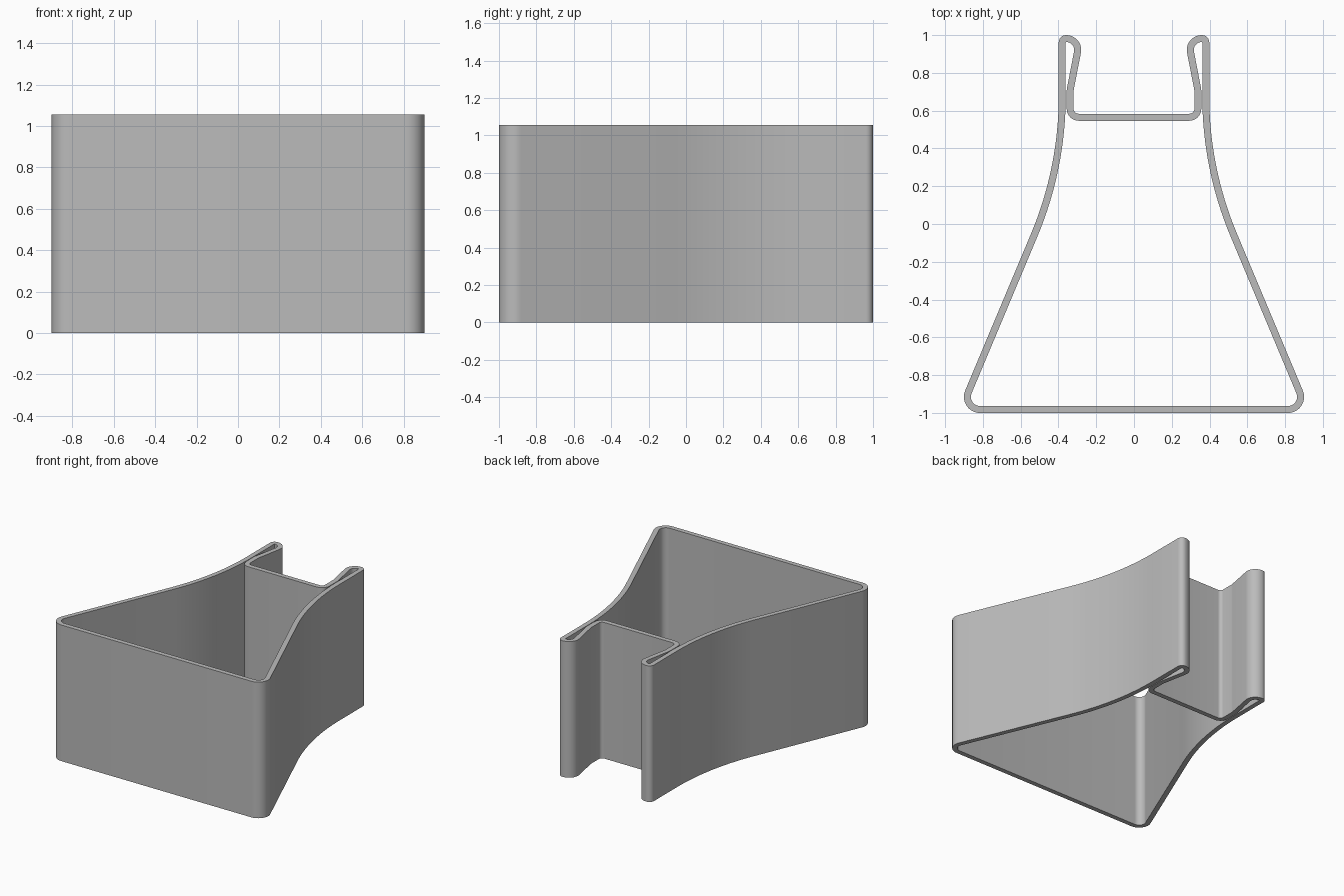
import bpy, bmesh
from math import sin, cos, radians

cube = bpy.data.objects.get("Cube")
if cube:
    bpy.data.objects.remove(cube, do_unlink=True)

HEIGHT = 1.055
HALF = 0.0185   # half the wall thickness


def arc(cx, cy, r, start, end, n, side=1):
    """Points along an arc with their outward normals; side=-1 for hollow bends."""
    out = []
    for i in range(n + 1):
        a = radians(start + (end - start) * i / n)
        c, s = cos(a), sin(a)
        out.append((cx + r * c, cy + r * s, side * c, side * s))
    return out


# Centre line of the right half, from the front corner round to the back channel
half = (
    arc(0.815, -0.915, 0.067, -90, 22.8, 12)            # wide front corner
    + arc(2.28, 0.677, 1.9, 202.8, 180, 16, -1)         # sweeping side wall
    + arc(0.36, 0.9615, 0.02, 0, 90, 6)                 # tight outer tip
    + arc(0.358, 0.9215, 0.06, 90, 190, 10)             # rounded inner tip
    + arc(0.238, 0.70, 0.1, 10.5, 0, 4, -1)             # bend of the clip arm
    + arc(0.293, 0.61, 0.045, 0, -90, 8, -1)            # channel corner
)
path = half + [(-x, y, -nx, ny) for x, y, nx, ny in reversed(half)]

# Folded band: the centre line thickened both ways and raised
bm = bmesh.new()
rings = []
for x, y, nx, ny in path:
    rings.append([bm.verts.new((x + d * nx, y + d * ny, z))
                  for d, z in ((HALF, 0), (HALF, HEIGHT), (-HALF, HEIGHT), (-HALF, 0))])
for i, a in enumerate(rings):
    b = rings[(i + 1) % len(rings)]
    for k in range(4):
        m = (k + 1) % 4
        bm.faces.new((a[k], b[k], b[m], a[m]))
bmesh.ops.recalc_face_normals(bm, faces=bm.faces)
mesh = bpy.data.meshes.new("clip_band")
bm.to_mesh(mesh)
bm.free()

band = bpy.data.objects.new("clip_band", mesh)
bpy.context.collection.objects.link(band)

# Plain grey finish
grey = bpy.data.materials.new("plain_grey")
grey.use_nodes = True
colour = (0.5, 0.5, 0.5, 1)
grey.diffuse_color = colour
grey.node_tree.nodes["Principled BSDF"].inputs["Base Color"].default_value = colour
mesh.materials.append(grey)

bpy.ops.object.select_all(action='DESELECT')
band.select_set(True)
bpy.context.view_layer.objects.active = band
bpy.ops.object.shade_smooth_by_angle(angle=radians(30))
